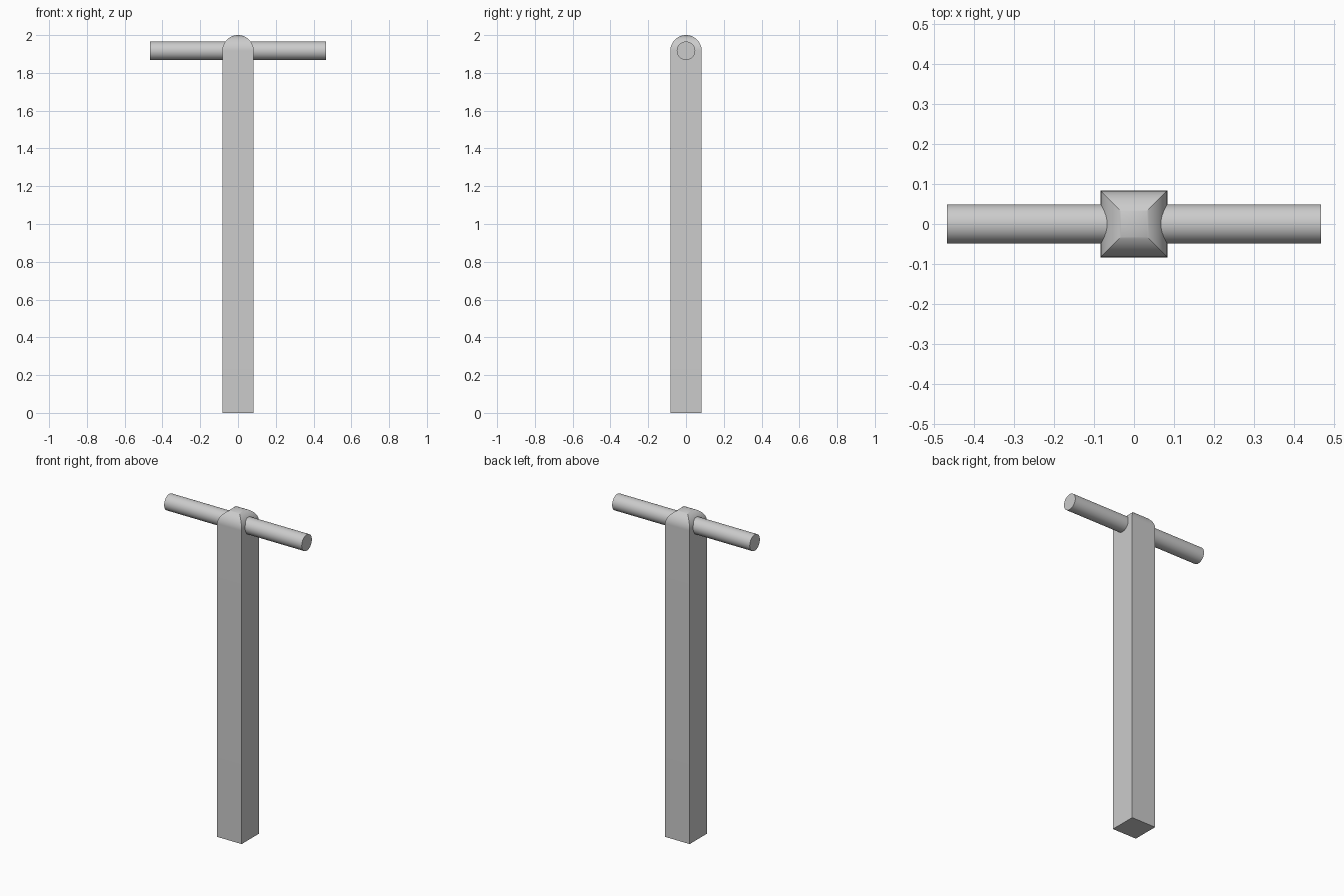
import bpy
import bmesh
import math

cube = bpy.data.objects.get("Cube")
if cube:
    bpy.data.objects.remove(cube, do_unlink=True)

HALF = 0.083          # half width of the post and radius of its domed top
AXIS_Z = 2 - HALF     # height of the crossbar axis
BAR_RADIUS = 0.049
BAR_LENGTH = 0.932
DOME_STEPS = 24

grey = bpy.data.materials.new("plain grey")
grey.use_nodes = True
colour = (0.6, 0.6, 0.6, 1)
grey.diffuse_color = colour
grey.node_tree.nodes["Principled BSDF"].inputs["Base Color"].default_value = colour


def finish(name, bm):
    bmesh.ops.recalc_face_normals(bm, faces=bm.faces)
    mesh = bpy.data.meshes.new(name)
    bm.to_mesh(mesh)
    bm.free()
    mesh.materials.append(grey)
    obj = bpy.data.objects.new(name, mesh)
    bpy.context.collection.objects.link(obj)
    bpy.ops.object.select_all(action="DESELECT")
    obj.select_set(True)
    bpy.context.view_layer.objects.active = obj
    bpy.ops.object.shade_smooth_by_angle(angle=math.radians(30))
    return obj


# Square post whose top is rounded in both directions, creased on the diagonals
bm = bmesh.new()
sections = [(HALF, 0)]
for i in range(DOME_STEPS):
    a = math.pi / 2 * i / DOME_STEPS
    sections.append((HALF * math.cos(a), AXIS_Z + HALF * math.sin(a)))
rings = [[bm.verts.new((sx * h, sy * h, z))
          for sx, sy in ((-1, -1), (1, -1), (1, 1), (-1, 1))]
         for h, z in sections]
tip = bm.verts.new((0, 0, 2))
bm.faces.new(rings[0])
for low, high in zip(rings, rings[1:]):
    for k in range(4):
        n = (k + 1) % 4
        bm.faces.new((low[k], low[n], high[n], high[k]))
for k in range(4):
    bm.faces.new((rings[-1][k], rings[-1][(k + 1) % 4], tip))
post = finish("post", bm)
# Keep the diagonal creases crisp all the way up to the tip
sharp = post.data.attributes.get("sharp_edge") or \
    post.data.attributes.new("sharp_edge", "BOOLEAN", "EDGE")
for edge in post.data.edges:
    a, b = (post.data.vertices[v].co for v in edge.vertices)
    if abs(a.z - b.z) > 1e-6:
        sharp.data[edge.index].value = True

# Round crossbar running through the top of the post
bm = bmesh.new()
bmesh.ops.create_cone(bm, cap_ends=True, segments=64, radius1=BAR_RADIUS,
                      radius2=BAR_RADIUS, depth=BAR_LENGTH)
bar = finish("crossbar", bm)
bar.rotation_euler.y = math.pi / 2
bar.location.z = AXIS_Z
